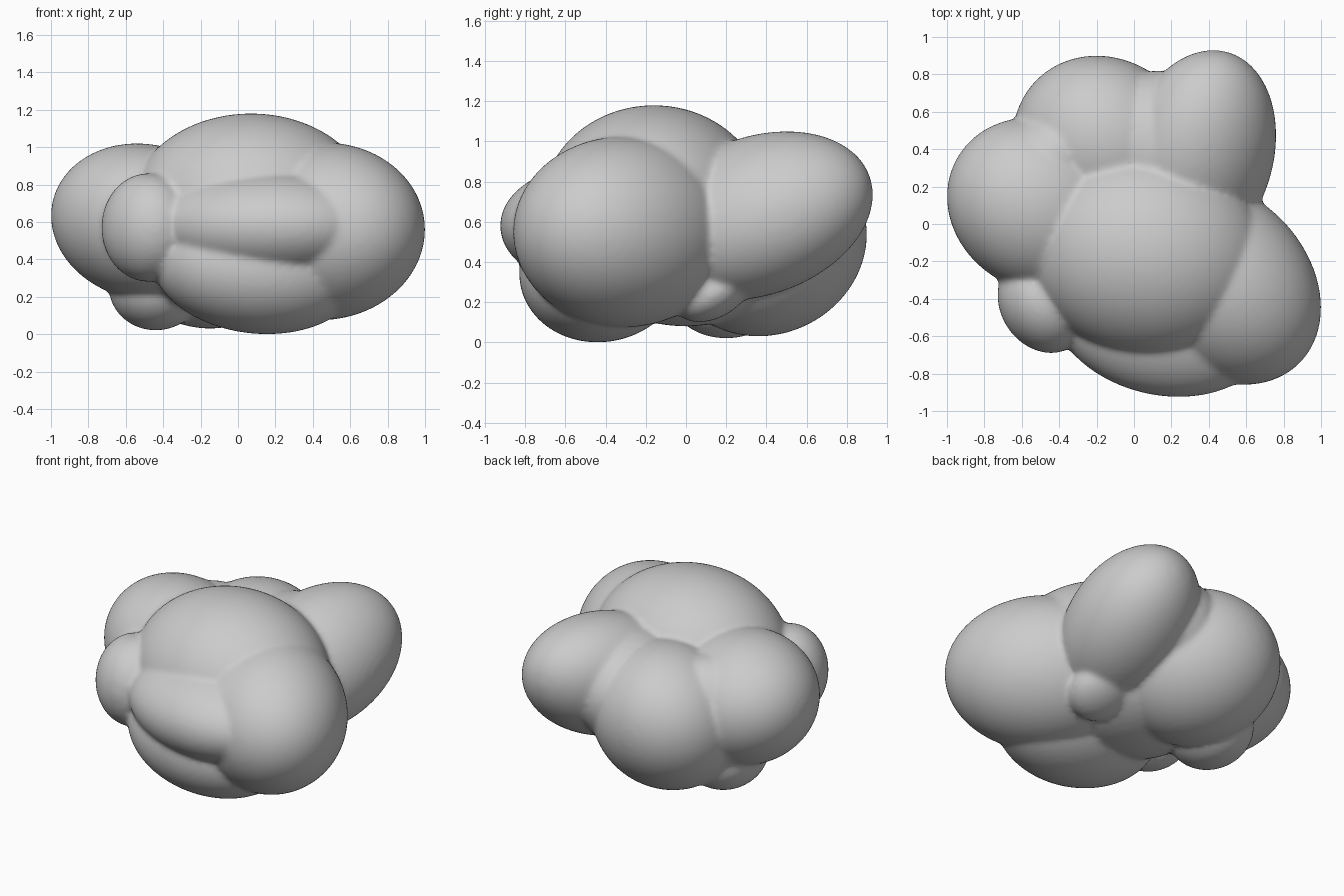
import bpy, bmesh, math
from mathutils import Matrix

if "Cube" in bpy.data.objects:
    bpy.data.objects.remove(bpy.data.objects["Cube"])


def add_lobe(bm, centre, size, lean=(0, 0, 0)):
    """Skewed ellipsoid: half extents in x, y, z and how xy, xz, yz lean together."""
    a, b, c = size
    xy, xz, yz = lean
    l22 = math.sqrt(1 - xy * xy)
    l32 = (yz - xy * xz) / l22
    l33 = math.sqrt(1 - xz * xz - l32 * l32)
    m = Matrix(((a, 0, 0, centre[0]),
                (b * xy, b * l22, 0, centre[1]),
                (c * xz, c * l32, c * l33, centre[2]),
                (0, 0, 0, 1)))
    bmesh.ops.create_icosphere(bm, subdivisions=5, radius=1, matrix=m)


lobes = [
    # top dome
    ((0.07, -0.16, 0.67), (0.65, 0.56, 0.51), (-0.05, 0, 0)),
    # right lobe
    ((0.45, -0.31, 0.55), (0.55, 0.55, 0.475), (-0.25, 0.02, 0)),
    # back right lobe
    ((0.34, 0.36, 0.63), (0.42, 0.57, 0.42), (0.2, 0, 0.25)),
    # back left lobe
    ((-0.15, 0.40, 0.50), (0.50, 0.50, 0.47), (-0.1, 0, 0.08)),
    # saddle between the back lobes
    ((0.13, 0.40, 0.63), (0.34, 0.42, 0.35), (0, 0, 0)),
    # saddle between the back left and left lobes
    ((-0.42, 0.35, 0.56), (0.30, 0.28, 0.38), (0, 0, 0)),
    # filled underside
    ((0.00, 0.00, 0.40), (0.50, 0.50, 0.32), (0, 0, 0)),
    # left lobe
    ((-0.50, 0.10, 0.60), (0.50, 0.47, 0.42), (-0.1, -0.08, 0)),
    # small front left lobe
    ((-0.48, -0.42, 0.57), (0.25, 0.27, 0.29), (-0.15, 0, 0)),
    # front bulge
    ((0.15, -0.48, 0.58), (0.60, 0.445, 0.30), (-0.15, 0, 0)),
    # lower front lobe
    ((0.10, -0.42, 0.36), (0.56, 0.41, 0.36), (0, -0.1, 0.05)),
    # lower left bump
    ((-0.44, 0.20, 0.25), (0.25, 0.29, 0.23), (0, 0, 0)),
    # lower right bump
    ((0.38, 0.14, 0.25), (0.20, 0.19, 0.15), (0, 0, 0.4)),
]

bm = bmesh.new()
for centre, size, lean in lobes:
    add_lobe(bm, centre, size, lean)
mesh = bpy.data.meshes.new("lumpy_body")
bm.to_mesh(mesh)
bm.free()
body = bpy.data.objects.new("lumpy_body", mesh)
bpy.context.collection.objects.link(body)

# fuse the lobes into one skin and soften the creases
remesh = body.modifiers.new("fuse", 'REMESH')
remesh.mode = 'VOXEL'
remesh.voxel_size = 0.016
remesh.use_smooth_shade = True
soften = body.modifiers.new("soften", 'SMOOTH')
soften.factor = 0.5
soften.iterations = 12
